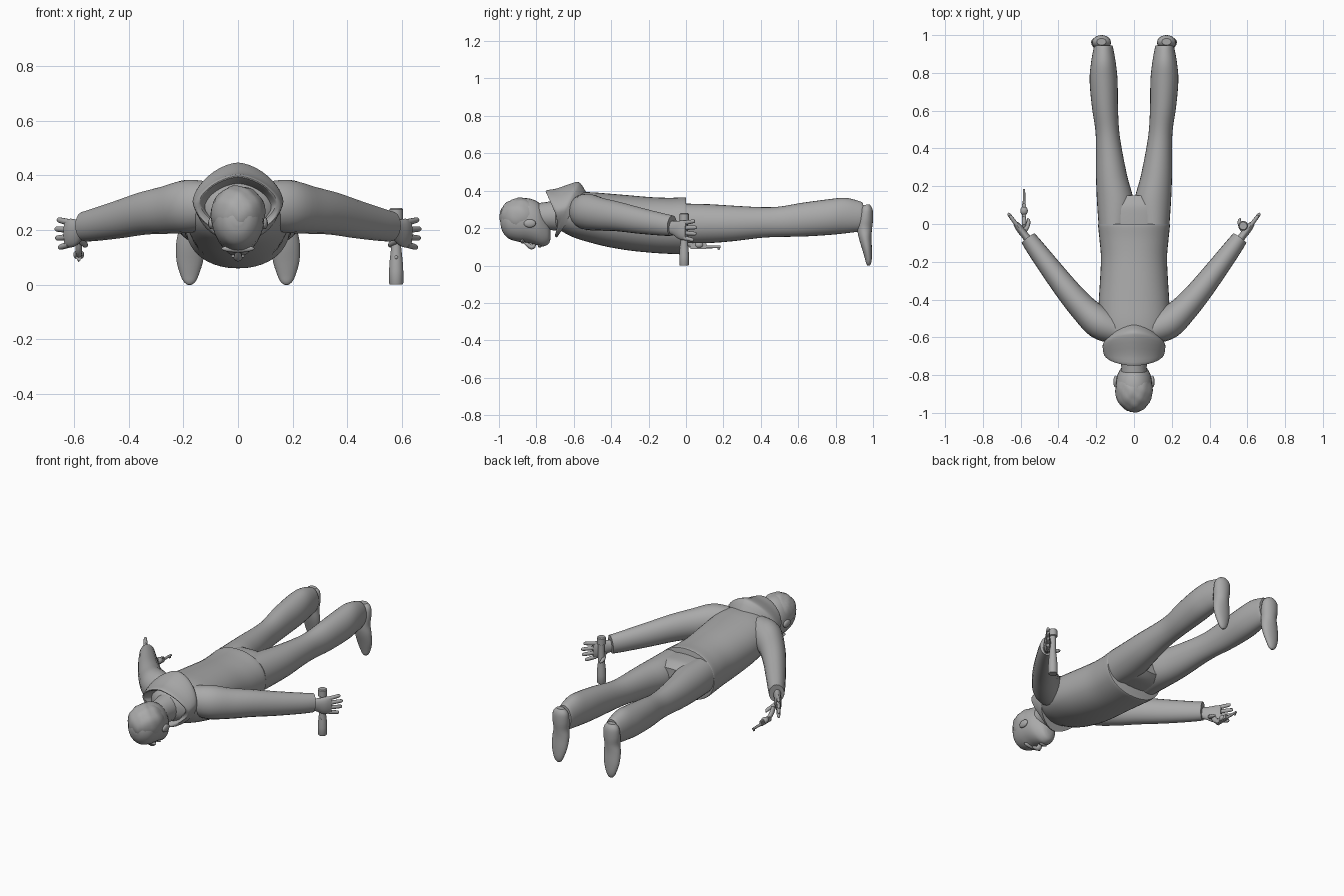
import bpy, bmesh, math
from mathutils import Vector as V

grey = bpy.data.materials.new("plain grey")
grey.diffuse_color = (0.4, 0.4, 0.4, 1)


def finish(name, bm, angle=40):
    bmesh.ops.recalc_face_normals(bm, faces=bm.faces)
    me = bpy.data.meshes.new(name)
    bm.to_mesh(me)
    bm.free()
    me.materials.append(grey)
    ob = bpy.data.objects.new(name, me)
    bpy.context.collection.objects.link(ob)
    bpy.ops.object.select_all(action='DESELECT')
    bpy.context.view_layer.objects.active = ob
    ob.select_set(True)
    bpy.ops.object.shade_smooth_by_angle(angle=math.radians(angle))
    return ob


def smooth_rows(rows, steps):
    """Catmull-Rom interpolation of rows of numbers."""
    out = []
    for i in range(len(rows) - 1):
        a, b, c, d = (rows[min(max(i + k, 0), len(rows) - 1)] for k in (-1, 0, 1, 2))
        for s in range(steps):
            t = s / steps
            out.append([q + 0.5 * t * (r - p + t * (2 * p - 5 * q + 4 * r - e + t * (3 * (q - r) + e - p)))
                        for p, q, r, e in zip(a, b, c, d)])
    return out + [list(rows[-1])]


def loft(name, rings, n=28, power=2.0, caps=True):
    """Skin superellipse rings given as (centre, u radius vector, v radius vector)."""
    bm = bmesh.new()
    loops = []
    for c, u, v in rings:
        loop = []
        for k in range(n):
            a = 2 * math.pi * k / n
            f = [math.copysign(abs(w) ** (2 / power), w) for w in (math.cos(a), math.sin(a))]
            loop.append(bm.verts.new(V(c) + V(u) * f[0] + V(v) * f[1]))
        loops.append(loop)
    for p, q in zip(loops, loops[1:]):
        for k in range(n):
            bm.faces.new((p[k], p[(k + 1) % n], q[(k + 1) % n], q[k]))
    if caps:
        bm.faces.new(loops[0])
        bm.faces.new(loops[-1])
    return finish(name, bm)


def body(name, rows, steps=4, **kw):
    """Rows along y: y, centre x, low z, high z, half width."""
    return loft(name, [((x, y, (lo + hi) / 2), (w, 0, 0), (0, 0, (hi - lo) / 2))
                       for y, x, lo, hi, w in smooth_rows(rows, steps)], **kw)


def tube(name, rows, steps=4, n=20, side=None, **kw):
    """Rows along a path: x, y, z, sideways radius, upright radius."""
    rows = smooth_rows(rows, steps)
    pts = [V(r[:3]) for r in rows]
    rings = []
    for i, r in enumerate(rows):
        d = (pts[min(i + 1, len(pts) - 1)] - pts[max(i - 1, 0)]).normalized()
        s = (side or d.cross(V((0, 0, 1)))).normalized()
        rings.append((pts[i], s * r[3], s.cross(d).normalized() * r[4]))
    return loft(name, rings, n, **kw)


def blob(name, c, r, lumps=0.0):
    bm = bmesh.new()
    bmesh.ops.create_uvsphere(bm, u_segments=32, v_segments=20, radius=1)
    for v in bm.verts:
        p = v.co.copy()
        k = 1 + lumps * math.sin(9 * p.x + 3 * p.y) * math.sin(7 * p.y + 5 * p.z)
        v.co = V(c) + V((p.x * r[0], p.y * r[1], p.z * r[2])) * k
    return finish(name, bm)


def box(name, c, size):
    bm = bmesh.new()
    bmesh.ops.create_cube(bm, size=1)
    for v in bm.verts:
        v.co = V(c) + V([a * b for a, b in zip(v.co, size)])
    bmesh.ops.bevel(bm, geom=bm.edges[:], offset=min(size) * 0.2, segments=2, affect='EDGES')
    return finish(name, bm)


# head, face down with the crown toward -y
body("head", [(-.992, 0, .22, .26, .02), (-.98, 0, .18, .30, .05), (-.95, 0, .145, .335, .077),
              (-.90, 0, .128, .355, .092), (-.85, 0, .122, .36, .096), (-.80, 0, .11, .345, .088),
              (-.765, 0, .102, .31, .07), (-.735, 0, .115, .24, .045), (-.725, 0, .14, .20, .02)])
blob("hair", (0, -.883, .262), (.1, .114, .1), .03)
tube("neck", [(0, -.82, .26, .07, .07), (0, -.74, .265, .068, .075), (0, -.62, .27, .085, .09)])
tube("nose", [(0, -.865, .125, .008, .008), (0, -.825, .098, .016, .013), (0, -.81, .115, .013, .01)], n=12)
blob("lips", (0, -.782, .104), (.025, .010, .008))
blob("brow", (0, -.875, .132), (.06, .012, .014))
for s in (-1, 1):
    blob("ear", (s * .097, -.835, .225), (.012, .032, .022))

# jacket torso, ending in an open-looking hem at the hips
body("jacket", [(-.70, 0, .20, .34, .07), (-.66, 0, .18, .37, .125), (-.60, 0, .15, .388, .165),
                (-.52, 0, .125, .392, .185), (-.42, 0, .10, .385, .187), (-.30, 0, .08, .375, .18),
                (-.18, 0, .068, .365, .175), (-.08, 0, .062, .362, .183), (-.01, 0, .06, .365, .19),
                (0, 0, .065, .36, .187)], power=2.15, n=40)

# folded hood: base, crest, rim, then inside of the opening
hood = [(-.53, .385, -.69, .15, .15), (-.565, .44, -.70, .155, .162), (-.60, .443, -.70, .165, .166),
        (-.69, .412, -.69, .175, .16), (-.745, .402, -.665, .19, .148), (-.74, .388, -.66, .205, .135),
        (-.66, .37, -.63, .2, .115), (-.60, .36, -.60, .2, .09)]
loft("hood", [((0, (ty + by) / 2, (tz + bz) / 2), (w, 0, 0), (0, (ty - by) / 2, (tz - bz) / 2))
              for ty, tz, by, bz, w in smooth_rows(hood, 3)], n=40, power=1.65)

# trousers: hips and two legs
body("hips", [(-.03, 0, .12, .33, .18), (.04, 0, .12, .33, .184), (.10, 0, .125, .325, .18),
              (.15, 0, .15, .30, .15)], power=2.3)
for s in (-1, 1):
    body("leg", [(0, s * .10, .12, .33, .088), (.12, s * .099, .12, .328, .097), (.25, s * .118, .13, .32, .083),
                 (.40, s * .133, .148, .312, .068), (.50, s * .142, .153, .315, .063),
                 (.62, s * .154, .155, .335, .069), (.76, s * .161, .163, .354, .074),
                 (.85, s * .162, .172, .362, .066), (.925, s * .162, .182, .345, .053),
                 (.945, s * .162, .19, .335, .047)])
    # shoe, heel up and toe pointing to the floor
    x = s * .172
    tube("shoe", [(x, .965, .325, .025, .018), (x, .965, .30, .046, .033), (x, .960, .25, .050, .040),
                  (x, .955, .20, .046, .040), (x + s * .002, .958, .15, .052, .034),
                  (x + s * .004, .968, .09, .049, .026), (x + s * .005, .975, .04, .035, .019),
                  (x + s * .005, .976, .012, .022, .013), (x + s * .005, .976, 0, .008, .006)],
         side=V((1, 0, 0)))

# sleeves, hands, fingers and thumb
d = V((.60, .80, 0))
for s in (-1, 1):
    tube("sleeve", [(s * .10, -.56, .29, .075, .085), (s * .18, -.525, .287, .085, .097),
                    (s * .26, -.455, .274, .074, .088), (s * .34, -.365, .262, .066, .079),
                    (s * .43, -.25, .24, .058, .070), (s * .52, -.13, .22, .049, .060),
                    (s * .56, -.075, .213, .043, .055)])
    tube("palm", [(s * .545, -.10, .205, .024, .034), (s * .575, -.063, .20, .020, .038),
                  (s * .605, -.025, .19, .020, .052), (s * .627, .003, .188, .014, .050)])
    for k in range(4):
        z0, z1 = .228 - .027 * k, .238 - .034 * k
        reach = (.068, .082, .078, .06)[k]
        a = V((s * .618, -.008, z0))
        e = a + V((s * d.x * reach, d.y * reach, z1 - z0))
        m = a.lerp(e, .55)
        tube("finger", [(*a, .011, .012), (*m, .010, .011), (*a.lerp(e, .92), .008, .009), (*e, .003, .003)],
             steps=3, n=10)
    tube("thumb", [(s * .59, -.045, .175, .015, .015), (s * .568, -.02, .155, .012, .012),
                   (s * .558, .012, .145, .010, .010), (s * .562, .03, .14, .004, .004)], steps=3, n=10)

# upright cylindrical handle held on the +x side
bm = bmesh.new()
profile = [(0, 0), (.023, 0), (.026, .006), (.026, .05), (.024, .085), (.018, .14), (.018, .235),
           (.025, .238), (.025, .275), (.02, .28), (0, .28)]
ring = [bm.verts.new((.578 + r, -.01, z)) for r, z in profile]
edges = [bm.edges.new(p) for p in zip(ring, ring[1:])]
bmesh.ops.spin(bm, geom=ring + edges, cent=(.578, -.01, 0), axis=(0, 0, 1), angle=2 * math.pi, steps=24)
bmesh.ops.remove_doubles(bm, verts=bm.verts, dist=1e-4)
finish("handle", bm)
blob("handle_button", (.578, -.029, .10), (.007, .006, .007))

# small pistol on the -x side, muzzle toward +y
gx = -.582
tube("pistol_barrel", [(gx, .05, .10, .008, .009), (gx, .12, .10, .007, .008), (gx, .185, .10, .006, .007)], n=12)
box("pistol_frame", (gx, .065, .105), (.022, .09, .032))
blob("pistol_drum", (gx, .07, .11), (.02, .024, .018))
tube("pistol_grip", [(gx, .04, .105, .011, .014), (gx, .005, .128, .012, .016), (gx, -.015, .16, .011, .015)], n=12)
box("pistol_sight", (gx, .175, .09), (.006, .012, .012))
